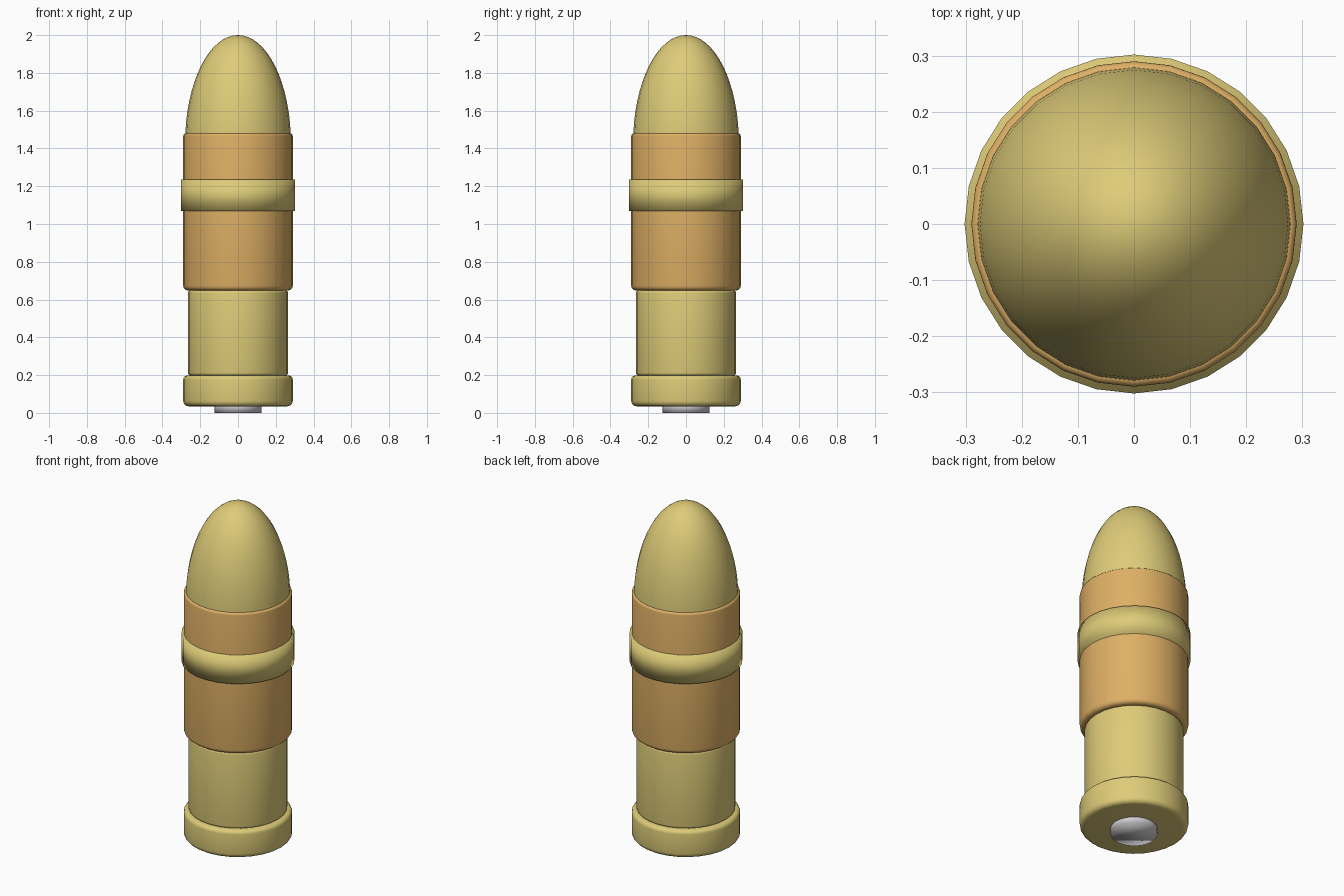
import bpy
import bmesh
import math
from mathutils import Matrix

SIDES = 28

cube = bpy.data.objects.get("Cube")
if cube:
    bpy.data.objects.remove(cube, do_unlink=True)


def make_material(name, color):
    mat = bpy.data.materials.new(name)
    mat.use_nodes = True
    mat.diffuse_color = (*color, 1)
    shader = next(n for n in mat.node_tree.nodes if n.type == "BSDF_PRINCIPLED")
    shader.inputs["Base Color"].default_value = (*color, 1)
    return mat


brass = make_material("pale brass", (0.73, 0.60, 0.19))
copper = make_material("copper orange", (0.73, 0.43, 0.13))
steel = make_material("light grey metal", (0.62, 0.62, 0.64))


def add_object(name, bm, mat, sharp_angle=None):
    mesh = bpy.data.meshes.new(name)
    bm.to_mesh(mesh)
    bm.free()
    mesh.materials.append(mat)
    obj = bpy.data.objects.new(name, mesh)
    bpy.context.collection.objects.link(obj)
    bpy.ops.object.select_all(action="DESELECT")
    obj.select_set(True)
    bpy.context.view_layer.objects.active = obj
    if sharp_angle is None:
        bpy.ops.object.shade_smooth()
    else:
        bpy.ops.object.shade_smooth_by_angle(angle=math.radians(sharp_angle))
    return obj


def drum(name, radius, bottom, top, mat, round_bottom=0, round_top=0, sharp_angle=None):
    """Upright capped cylinder with optional rounded rims."""
    bm = bmesh.new()
    bmesh.ops.create_cone(
        bm, cap_ends=True, segments=SIDES, radius1=radius, radius2=radius,
        depth=top - bottom, matrix=Matrix.Translation((0, 0, (top + bottom) / 2)))
    for level, size in ((bottom, round_bottom), (top, round_top)):
        if size:
            rim = [e for e in bm.edges
                   if all(abs(v.co.z - level) < 1e-4 for v in e.verts)]
            bmesh.ops.bevel(bm, geom=rim, offset=size, segments=4,
                            profile=0.5, affect="EDGES")
    return add_object(name, bm, mat, sharp_angle)


# Base: primer disc, rim and case
drum("primer", 0.125, 0, 0.06, steel)
drum("case_rim", 0.29, 0.035, 0.198, brass, 0.028, 0.022, 40)
drum("case_body", 0.265, 0.198, 0.648, brass, 0.014, 0.014, 40)

# Sleeve and its raised band
drum("sleeve", 0.29, 0.648, 1.48, copper, 0.025, 0.014, 40)
drum("sleeve_band", 0.302, 1.07, 1.235, brass)

# Rounded tip: stretched sphere with its lower half removed
bm = bmesh.new()
bmesh.ops.create_uvsphere(
    bm, u_segments=SIDES, v_segments=32, radius=1,
    matrix=Matrix.Translation((0, 0, 1.43)) @ Matrix.Diagonal((0.28, 0.28, 0.57, 1)))
bmesh.ops.bisect_plane(
    bm, geom=bm.verts[:] + bm.edges[:] + bm.faces[:], dist=1e-5,
    plane_co=(0, 0, 1.43), plane_no=(0, 0, 1), clear_inner=True)
add_object("tip", bm, brass)
